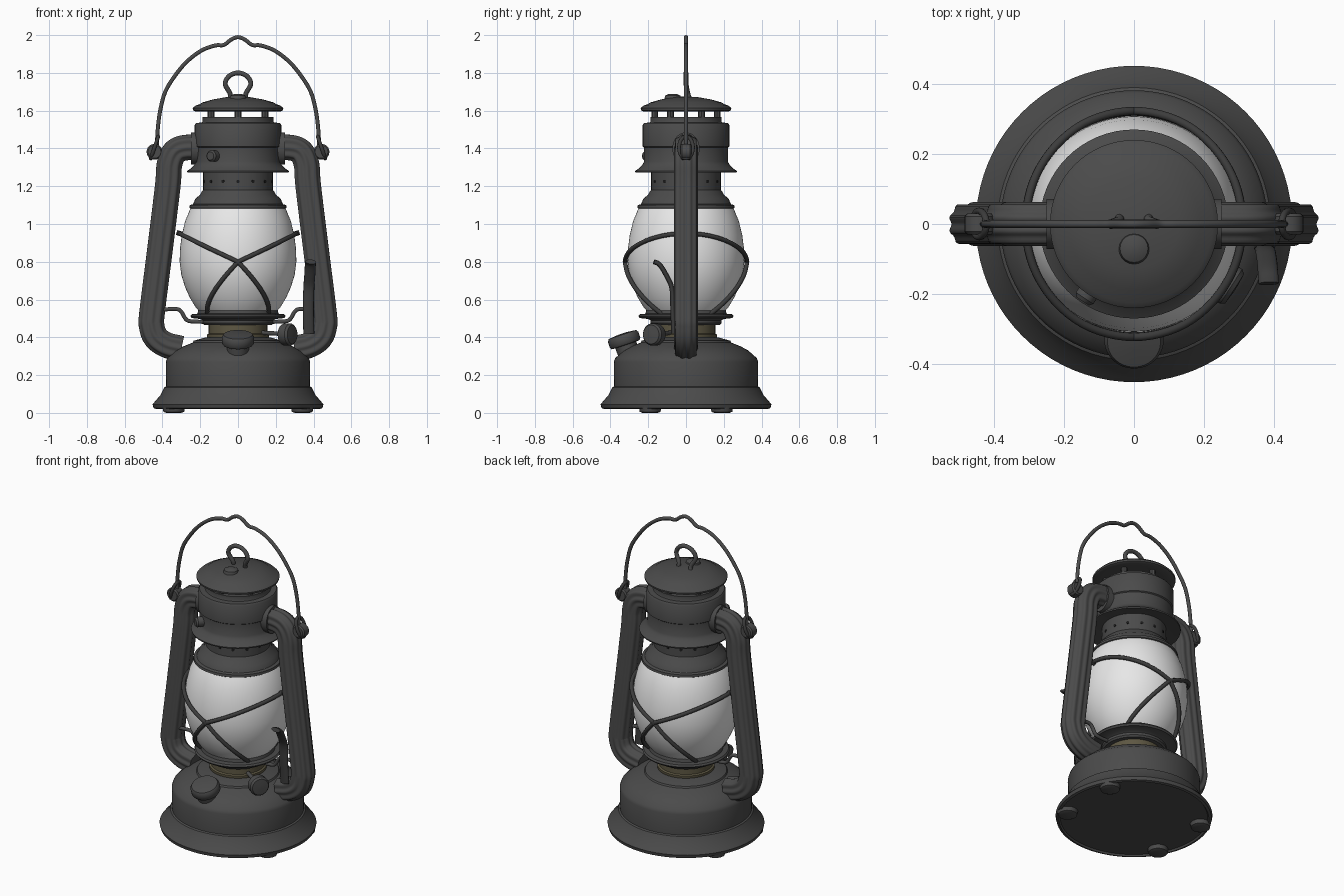
import bpy, bmesh
from math import pi, sin, cos, radians, tau
from mathutils import Vector, geometry

if "Cube" in bpy.data.objects:
    bpy.data.objects.remove(bpy.data.objects["Cube"])


def material(name, rgb):
    m = bpy.data.materials.new(name)
    m.use_nodes = True
    m.diffuse_color = (*rgb, 1)
    bsdf = m.node_tree.nodes["Principled BSDF"]
    bsdf.inputs["Base Color"].default_value = (*rgb, 1)
    bsdf.inputs["Roughness"].default_value = 0.6
    return m


METAL = material("dark grey metal", (0.07, 0.07, 0.07))
WIRE = material("darker wire", (0.045, 0.045, 0.045))
GLASS = material("white glass", (0.8, 0.8, 0.8))
BRASS = material("dull brass", (0.11, 0.095, 0.055))
HOLE = material("black hole", (0.012, 0.012, 0.012))


def finish(name, bm, mat, angle=35):
    bmesh.ops.recalc_face_normals(bm, faces=bm.faces)
    mesh = bpy.data.meshes.new(name)
    bm.to_mesh(mesh)
    bm.free()
    mesh.materials.append(mat)
    ob = bpy.data.objects.new(name, mesh)
    bpy.context.collection.objects.link(ob)
    bpy.ops.object.select_all(action="DESELECT")
    ob.select_set(True)
    bpy.context.view_layer.objects.active = ob
    bpy.ops.object.shade_smooth_by_angle(angle=radians(angle))
    return ob


def rings_to_mesh(name, rings, mat, closed=False, angle=35):
    bm = bmesh.new()
    loops = [[bm.verts.new(p) for p in ring] for ring in rings]
    n = len(loops[0])
    pairs = list(zip(loops, loops[1:]))
    if closed:
        pairs.append((loops[-1], loops[0]))
    for a, b in pairs:
        for i in range(n):
            j = (i + 1) % n
            bm.faces.new((a[i], a[j], b[j], b[i]))
    if not closed:
        bm.faces.new(loops[0])
        bm.faces.new(loops[-1])
    return finish(name, bm, mat, angle)


def lathe(name, profile, mat, origin=(0, 0, 0), axis=(0, 0, 1), n=64, closed=False):
    """Spin (radius, height) pairs around an axis."""
    turn = Vector((0, 0, 1)).rotation_difference(Vector(axis))
    rings = [[turn @ Vector((r * cos(tau * i / n), r * sin(tau * i / n), h)) + Vector(origin)
              for i in range(n)] for r, h in profile]
    return rings_to_mesh(name, rings, mat, closed)


def smooth(points, steps=8):
    """Catmull-Rom path through the points."""
    p = [Vector(q) for q in points]
    p = [2 * p[0] - p[1]] + p + [2 * p[-1] - p[-2]]
    out = []
    for a, b, c, d in zip(p, p[1:], p[2:], p[3:]):
        out += geometry.interpolate_bezier(b, b + (c - a) / 6, c - (d - b) / 6, c, steps + 1)[:-1]
    return out + [p[-2]]


def sweep(name, path, mat, radius=0.011, section=None, n=10, closed=False):
    """Sweep a circle, or section(angle) -> (u, v), along a path."""
    section = section or (lambda a: (radius * cos(a), radius * sin(a)))
    path = [Vector(p) for p in path]
    u, rings = Vector((0, 1, 0.01)), []
    for i, p in enumerate(path):
        if closed:
            t = path[(i + 1) % len(path)] - path[i - 1]
        else:
            t = path[min(i + 1, len(path) - 1)] - path[max(i - 1, 0)]
        t.normalize()
        u = (u - t * u.dot(t)).normalized()
        v = t.cross(u)
        ring = []
        for k in range(n):
            a, b = section(tau * k / n)
            ring.append(p + u * a + v * b)
        rings.append(ring)
    return rings_to_mesh(name, rings, mat, closed, 50)


# Fuel tank and burner
lathe("tank", [(0.02, 0.03), (0.425, 0.03), (0.432, 0.02), (0.447, 0.025), (0.452, 0.045),
               (0.44, 0.06), (0.41, 0.095), (0.39, 0.135), (0.38, 0.14), (0.382, 0.27),
               (0.375, 0.29), (0.33, 0.33), (0.29, 0.352), (0.24, 0.372), (0.235, 0.382),
               (0.17, 0.4), (0.02, 0.405)], METAL, n=80)
for x in (-0.34, 0.34):
    for y in (-0.19, 0.19):
        lathe("foot", [(0.04, 0), (0.055, 0.006), (0.06, 0.035)], METAL, (x, y, 0), n=24)
lathe("burner_collar", [(0.16, 0.39), (0.165, 0.4), (0.165, 0.415), (0.155, 0.42),
                        (0.155, 0.47), (0.1, 0.48)], BRASS)
lathe("burner_plate", [(0.1, 0.465), (0.18, 0.465), (0.188, 0.475), (0.188, 0.49), (0.2, 0.497),
                       (0.245, 0.502), (0.252, 0.512), (0.245, 0.522), (0.215, 0.525),
                       (0.21, 0.545), (0.1, 0.545)], METAL)

# Globe
GLOBE = [(0.195, 0.525), (0.225, 0.56), (0.255, 0.61), (0.28, 0.665), (0.3, 0.73), (0.309, 0.8),
         (0.307, 0.87), (0.298, 0.94), (0.28, 1.015), (0.255, 1.075), (0.235, 1.11)]
lathe("globe", GLOBE, GLASS, n=80)


def globe_radius(z):
    for (r0, z0), (r1, z1) in zip(GLOBE, GLOBE[1:]):
        if z <= z1:
            return r0 + (r1 - r0) * (z - z0) / (z1 - z0)
    return GLOBE[-1][0]


# Chimney and hood
lathe("globe_collar", [(0.1, 1.08), (0.246, 1.078), (0.257, 1.085), (0.255, 1.1), (0.238, 1.105),
                       (0.225, 1.135), (0.2, 1.155), (0.192, 1.172), (0.184, 1.18),
                       (0.184, 1.3), (0.1, 1.3)], METAL)
lathe("hood", [(0.15, 1.29), (0.245, 1.275), (0.268, 1.272), (0.27, 1.28), (0.245, 1.298),
               (0.23, 1.315), (0.222, 1.33), (0.222, 1.405), (0.229, 1.41), (0.229, 1.525),
               (0.222, 1.535), (0.19, 1.537), (0.187, 1.545), (0.187, 1.566), (0.14, 1.566)], METAL)
lathe("cap", [(0.02, 1.6), (0.18, 1.6), (0.225, 1.596), (0.238, 1.602), (0.24, 1.613),
              (0.225, 1.627), (0.2, 1.635), (0.19, 1.643), (0.13, 1.66), (0.06, 1.672),
              (0.01, 1.675)], METAL)
for i in range(6):
    a = tau * (i + 0.5) / 6
    x, y = 0.165 * cos(a), 0.165 * sin(a)
    lathe("cap_post", [(0.018, 1.55), (0.018, 1.605)], METAL, (x, y, 0), n=8)
for i in range(14):
    a = tau * (i + 0.5) / 14
    lathe("vent_hole", [(0.009, 0.18), (0.009, 0.186)], HOLE, (0, 0, 1.225), (cos(a), sin(a), 0), n=10)
lathe("hood_button", [(0.03, 0.2), (0.03, 0.255), (0.022, 0.265)], METAL,
      (0, 0, 1.36), Vector((-0.14, -0.21, 0)).normalized(), n=20)
lathe("cap_rivet", [(0.045, 0), (0.04, 0.018), (0.02, 0.027)], METAL, (0, -0.07, 1.662), n=20)
sweep("cap_loop", smooth([(-0.045, 0.02, 1.655), (-0.042, 0.01, 1.69), (-0.068, 0, 1.742),
                          (-0.046, 0, 1.784), (0, 0, 1.8), (0.046, 0, 1.784), (0.068, 0, 1.742),
                          (0.042, 0.01, 1.69), (0.045, 0.02, 1.655)], 5), METAL, 0.013)


# Fluted side tubes, ears and bail rings
def fluted(a):
    k = 1 + 0.06 * cos(10 * a)
    c, s = cos(a), sin(a)
    square = (c ** 4 + s ** 4) ** -0.16
    return 0.059 * k * c * square, 0.065 * k * s * square


for side, word in ((-1, "right"), (1, "left")):
    path = [(0.19, 1.4), (0.27, 1.405), (0.33, 1.385), (0.362, 1.32), (0.372, 1.2), (0.415, 0.85),
            (0.455, 0.53), (0.457, 0.46), (0.435, 0.4), (0.38, 0.36), (0.3, 0.34)]
    sweep(word + "_side_tube", smooth([(side * x, 0, z) for x, z in path], 6), METAL,
          section=fluted, n=60)
    lathe(word + "_ear", [(0.034, -0.03), (0.042, -0.022), (0.042, 0.022), (0.034, 0.03)], METAL,
          (side * 0.442, 0, 1.382), (0, 1, 0), n=24)
    sweep(word + "_bail_ring", [(side * 0.442 - side * 0.02 * sin(t), 0.037 * cos(t), 1.405 + 0.058 * sin(t))
                                for t in (tau * i / 24 for i in range(24))], WIRE, 0.01, closed=True)
    sweep(word + "_tube_socket", [(side * 0.2, 0, 1.4), (side * 0.25, 0, 1.4)], METAL,
          section=lambda a: (0.072 * cos(a), 0.085 * sin(a)), n=32)

# Carrying bail
half = [(0.43, 1.4), (0.425, 1.5), (0.412, 1.6), (0.385, 1.7), (0.33, 1.79), (0.265, 1.865),
        (0.19, 1.92), (0.12, 1.945), (0.075, 1.948), (0.035, 1.977)]
sweep("bail", smooth([(-x, 0, z) for x, z in half] + [(0, 0, 1.989)]
                     + [(x, 0, z) for x, z in reversed(half)], 5), METAL)


# Globe guard wires, crossing at the front and the back
def guard_point(angle, z):
    r = globe_radius(z) + 0.014
    return r * cos(angle), r * sin(angle), z


for facing in (-pi / 2, pi / 2):
    for turn in (-1, 1):
        upper = [guard_point(facing + turn * t, 0.8 + 0.15 * sin(t))
                 for t in (pi / 2 * i / 20 for i in range(21))]
        lower = [guard_point(facing - turn * t, 0.8 - 0.28 * sin(t) / sin(0.92))
                 for t in (0.92 * i / 16 for i in range(17))]
        sweep("guard_wire", lower[::-1] + upper[1:], WIRE, 0.012)
for side in (-1, 1):
    sweep("guard_hook", [(side * 0.295, 0, 0.945), (side * 0.325, 0, 0.955)], WIRE, 0.014)
    # Globe lifting wire
    sweep("lift_wire", smooth([(side * x, -0.02, z) for x, z in (
        (0.42, 0.545), (0.33, 0.55), (0.3, 0.535), (0.275, 0.495), (0.24, 0.484), (0.15, 0.482))], 5),
        METAL, 0.011)

# Lift lever beside the left tube
sweep("lift_lever", smooth([(0.375, -0.065, 0.42), (0.372, -0.07, 0.55), (0.375, -0.075, 0.66),
                            (0.38, -0.105, 0.73), (0.383, -0.14, 0.785), (0.385, -0.17, 0.8)], 5), WIRE,
      section=lambda a: (0.013 * cos(a), 0.029 * sin(a)), n=16)

# Wick knob and its shaft
direction = Vector((0.84, -0.54, 0)).normalized()
sweep("wick_shaft", [direction * 0.13 + Vector((0, 0, 0.425)),
                     direction * 0.31 + Vector((0, 0, 0.417))], METAL, 0.012)
lathe("wick_knob", [(0.03, 0.275), (0.055, 0.285), (0.059, 0.295), (0.059, 0.33), (0.05, 0.342),
                    (0.01, 0.345)], METAL, (0, 0, 0.415), direction, n=28)

# Filler cap on the front slope
lathe("filler_cap", [(0.058, -0.1), (0.058, -0.03), (0.078, -0.028), (0.085, -0.018), (0.085, 0.015),
                     (0.076, 0.028), (0.02, 0.034)], METAL,
      (0, -0.328, 0.388), Vector((0, -0.32, 0.95)).normalized(), n=32)
